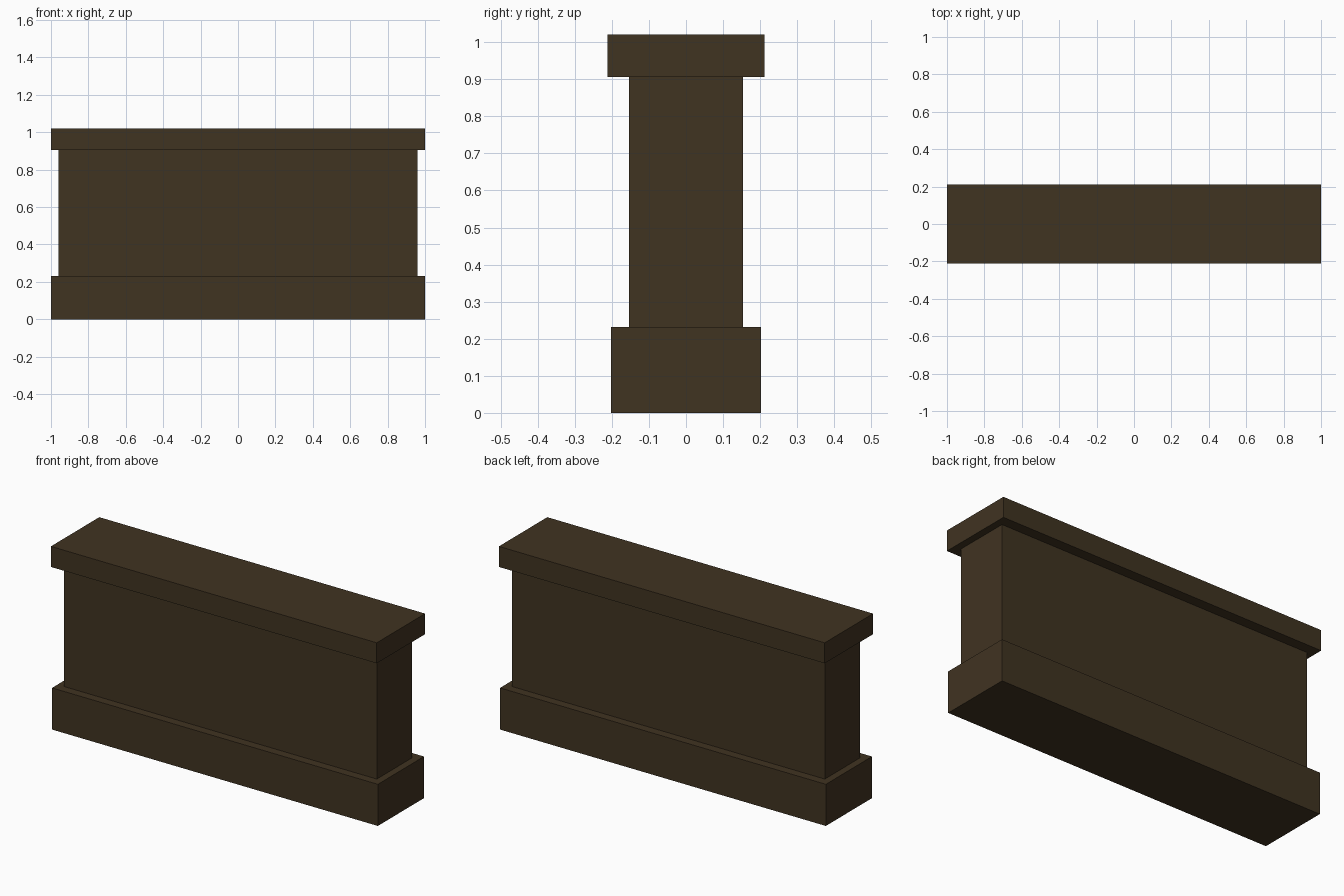
import bpy

if "Cube" in bpy.data.objects:
    bpy.data.objects.remove(bpy.data.objects["Cube"])

# Single dark brown colour for the whole wall
brown = bpy.data.materials.new("dark brown")
brown.diffuse_color = (0.051, 0.033, 0.0152, 1.0)
brown.use_nodes = True
brown.node_tree.nodes["Principled BSDF"].inputs["Base Color"].default_value = brown.diffuse_color


def box(name, half_x, half_y, z0, z1):
    bpy.ops.mesh.primitive_cube_add(size=2, location=(0, 0, (z0 + z1) / 2))
    ob = bpy.context.object
    ob.name = name
    ob.scale = (half_x, half_y, (z1 - z0) / 2)
    bpy.ops.object.transform_apply(location=False, rotation=False, scale=True)
    ob.data.materials.append(brown)
    return ob


# Wide plinth, recessed wall panel and overhanging cap
box("wall_base", 1.0, 0.202, 0.0, 0.231)
box("wall_body", 0.96, 0.154, 0.231, 0.906)
box("wall_cap", 1.0, 0.212, 0.906, 1.02)
